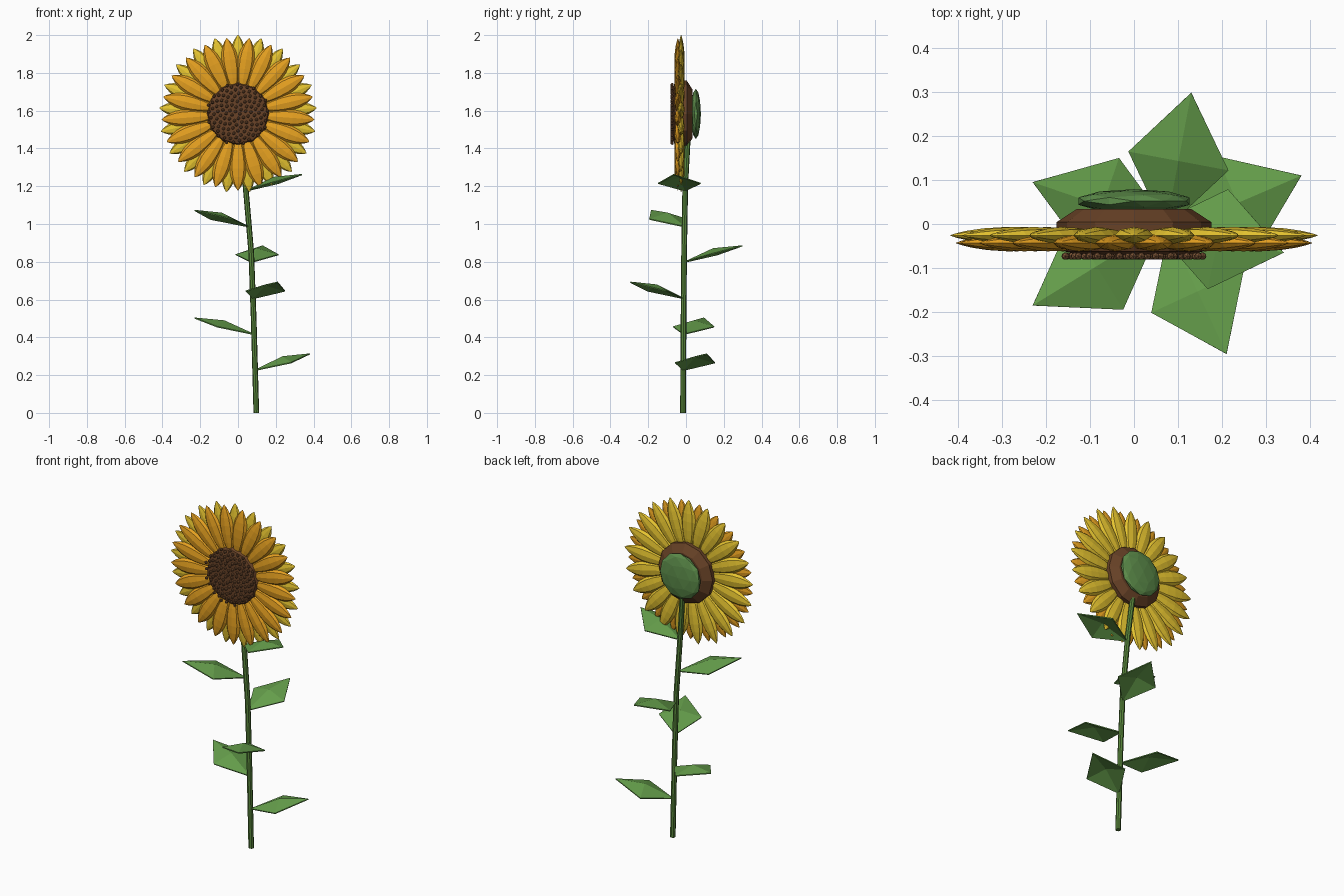
import bpy, bmesh, math
from mathutils import Vector, Matrix

if "Cube" in bpy.data.objects:
    bpy.data.objects.remove(bpy.data.objects["Cube"])

HEAD_Z = 1.583


def material(name, rgb):
    m = bpy.data.materials.new(name)
    m.diffuse_color = (*rgb, 1)
    m.use_nodes = True
    m.node_tree.nodes["Principled BSDF"].inputs["Base Color"].default_value = m.diffuse_color
    return m


YELLOW = material("yellow", (0.80, 0.56, 0.03))
ORANGE = material("orange", (0.80, 0.36, 0.015))
BROWN = material("brown", (0.14, 0.055, 0.02))
SEED = material("seed_brown", (0.19, 0.085, 0.035))
GREEN = material("leaf_green", (0.13, 0.34, 0.07))
STEM = material("stem_green", (0.10, 0.24, 0.045))
SEPAL = material("sepal_green", (0.11, 0.27, 0.07))


def finish(bm, name, mat):
    bmesh.ops.recalc_face_normals(bm, faces=bm.faces)
    me = bpy.data.meshes.new(name)
    bm.to_mesh(me)
    bm.free()
    me.materials.append(mat)
    ob = bpy.data.objects.new(name, me)
    bpy.context.collection.objects.link(ob)
    return ob


def loft(bm, rings):
    """Skin a list of equal-size point rings and close both ends."""
    loops = [[bm.verts.new(p) for p in r] for r in rings]
    n = len(loops[0])
    for a, b in zip(loops, loops[1:]):
        for i in range(n):
            j = (i + 1) % n
            bm.faces.new((a[i], a[j], b[j], b[i]))
    bm.faces.new(loops[0])
    bm.faces.new(loops[-1])


def circle(n):
    return [(math.cos(2 * math.pi * i / n), math.sin(2 * math.pi * i / n)) for i in range(n)]


# Petal rings: plump pointed ovals radiating around the head
def petal_ring(name, count, offset, r0, r1, half_w, half_t, y, mat):
    profile = [(0, .12), (.08, .45), (.22, .75), (.4, .95), (.58, 1),
               (.74, .85), (.87, .56), (.95, .28), (1, .03)]
    bm = bmesh.new()
    for k in range(count):
        rot = Matrix.Rotation(2 * math.pi * (k + offset) / count, 4, 'Y')
        rings = []
        for t, w in profile:
            rings.append([Vector((0, y, HEAD_Z)) + rot @ Vector(
                (c * half_w * w, s * half_t * w, r0 + (r1 - r0) * t)) for c, s in circle(8)])
        loft(bm, rings)
    finish(bm, name, mat)


petal_ring("back_petals", 21, 0, 0.13, 0.418, 0.045, 0.019, -0.026, YELLOW)
petal_ring("front_petals", 21, 0.5, 0.13, 0.405, 0.045, 0.019, -0.043, ORANGE)

# Brown flower disc, turned around the y axis
bm = bmesh.new()
loft(bm, [[(c * r, y, HEAD_Z + s * r) for c, s in circle(12)]
          for r, y in [(.13, -.069), (.158, -.062), (.175, -.03), (.176, .004), (.13, .034)]])
finish(bm, "flower_disc", BROWN)

# Green cap on the back of the head
bm = bmesh.new()
bmesh.ops.create_icosphere(bm, subdivisions=2, radius=1, matrix=Matrix.Translation(
    (0, 0.052, HEAD_Z)) @ Matrix.Diagonal((0.133, 0.027, 0.133, 1)))
finish(bm, "back_cap", SEPAL)

# Seeds in a spiral over the disc
bm = bmesh.new()
for i in range(120):
    r, a = 0.163 * math.sqrt((i + .5) / 120), i * math.radians(137.508)
    bmesh.ops.create_icosphere(bm, subdivisions=1, radius=0.0095, matrix=Matrix.Translation(
        (r * math.cos(a), -0.073, HEAD_Z + r * math.sin(a))))
finish(bm, "seeds", SEED)

# Gently bent stem
path = [(.097, -.016, 0), (.083, -.013, .5), (.07, -.010, .85),
        (.040, -.004, 1.2), (.012, .012, 1.5)]
bm = bmesh.new()
loft(bm, [[(x + c * .015, y + s * .015, z) for c, s in circle(8)] for x, y, z in path])
finish(bm, "stem", STEM)


def stem_at(z):
    for a, b in zip(path, path[1:]):
        if z <= b[2]:
            return Vector(a).lerp(Vector(b), (z - a[2]) / (b[2] - a[2]))


# Leaves: folded kites given by stem height and tip position
leaves = [(.225, .38, .11), (.415, -.23, .095), (.605, .21, -.295),
          (.797, .13, .298), (.985, -.23, -.185), (1.175, .34, -.065)]
for k, (z, tx, ty) in enumerate(leaves):
    base = stem_at(z)
    along = Vector((tx - base.x, ty - base.y, 0))
    side = Vector((-along.y, along.x, 0)).normalized() * 0.115
    up = Vector((0, 0, 1))
    bm = bmesh.new()
    b, ridge, tip, left, right = [bm.verts.new(p) for p in (
        base, base + along * .5 + up * .072, base + along + up * .087,
        base + along * .5 + side + up * .04, base + along * .5 - side + up * .04)]
    for f in ((b, ridge, left), (ridge, tip, left), (b, right, ridge), (right, tip, ridge)):
        bm.faces.new(f)
    ob = finish(bm, f"leaf_{k + 1}", GREEN)
    mod = ob.modifiers.new("thickness", 'SOLIDIFY')
    mod.thickness = 0.006
    mod.offset = 0
